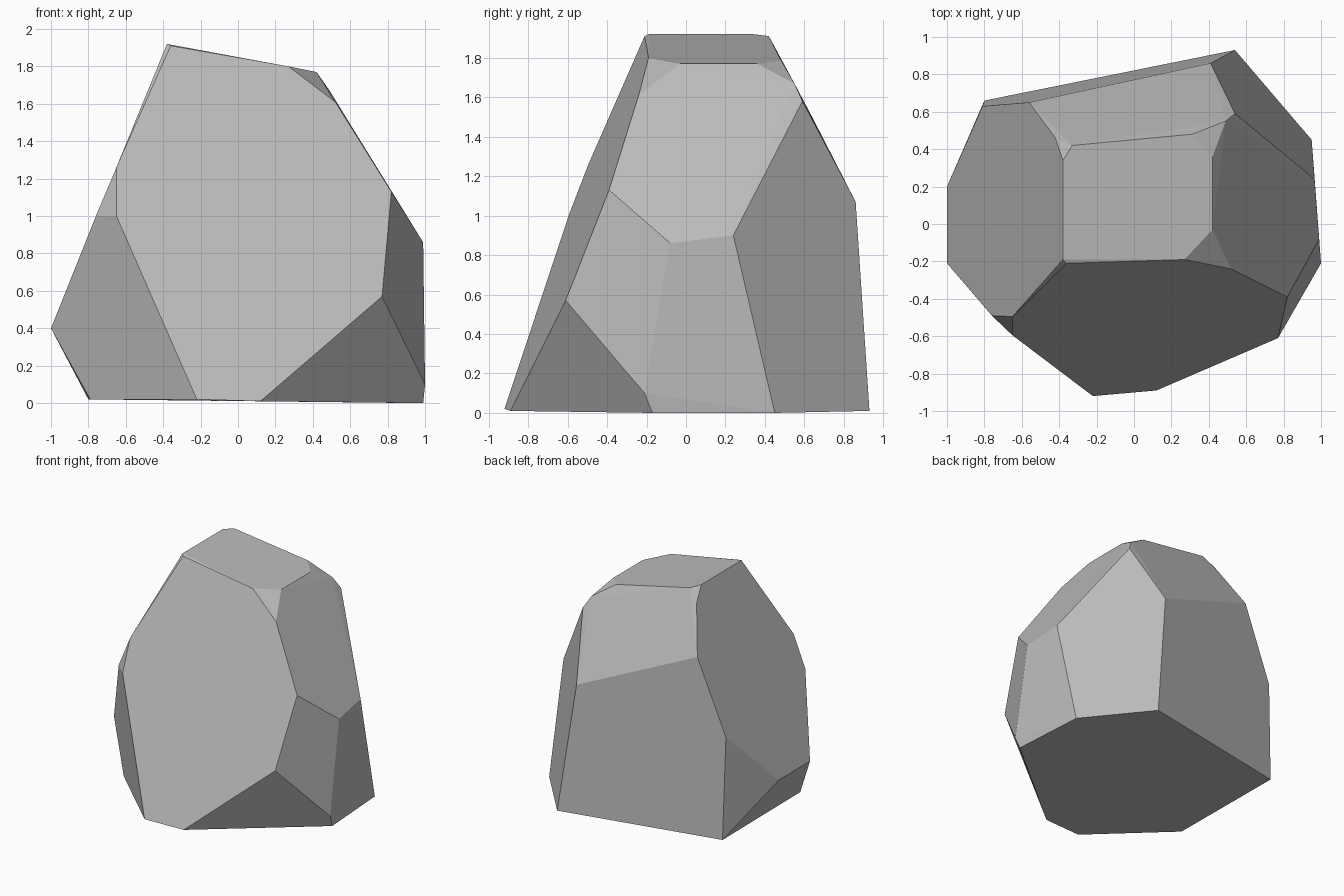
import bpy
import bmesh
import math

default_cube = bpy.data.objects.get("Cube")
if default_cube:
    bpy.data.objects.remove(default_cube, do_unlink=True)


def make_material(name, colour):
    material = bpy.data.materials.new(name)
    material.use_nodes = True
    material.diffuse_color = colour
    shader = next(n for n in material.node_tree.nodes if n.type == "BSDF_PRINCIPLED")
    shader.inputs["Base Color"].default_value = colour
    shader.inputs["Roughness"].default_value = 0.9
    return material


def build_boulder(name, corner_rings, material):
    """Wrap a tight faceted skin around rings of corners and merge flat areas."""
    bm = bmesh.new()
    for ring in corner_rings:
        for corner in ring:
            bm.verts.new(corner)
    hull = bmesh.ops.convex_hull(bm, input=bm.verts[:])
    spare = {v for v in hull["geom_interior"] + hull["geom_unused"]
             if isinstance(v, bmesh.types.BMVert)}
    bmesh.ops.delete(bm, geom=list(spare), context="VERTS")
    bmesh.ops.dissolve_limit(bm, angle_limit=math.radians(3),
                             verts=bm.verts[:], edges=bm.edges[:])
    bmesh.ops.recalc_face_normals(bm, faces=bm.faces[:])
    mesh = bpy.data.meshes.new(name)
    bm.to_mesh(mesh)
    bm.free()
    mesh.materials.append(material)
    boulder = bpy.data.objects.new(name, mesh)
    bpy.context.collection.objects.link(boulder)
    return boulder


# Sloping top facet
crown = [
    (-0.38, -0.19, 1.92), (-0.36, -0.21, 1.91), (0.27, -0.19, 1.80),
    (0.42, -0.03, 1.77), (0.42, 0.36, 1.77), (0.31, 0.48, 1.79),
    (-0.33, 0.42, 1.91), (-0.38, 0.34, 1.92),
]

# Chipped corners below the top
shoulder = [
    (0.52, -0.24, 1.61), (0.54, 0.59, 1.58), (0.49, 0.55, 1.67),
    (-0.42, 0.46, 1.82), (-0.56, 0.65, 1.48), (-0.65, -0.495, 1.26),
]

# Widest part of the sides
waist = [
    (0.82, -0.39, 1.13), (0.99, -0.08, 0.86), (0.965, 0.24, 0.90),
    (0.41, 0.86, 1.07), (-0.81, 0.63, 0.87), (-0.76, -0.49, 1.0),
    (-0.65, -0.595, 1.0), (0.77, -0.61, 0.57),
    (-1, -0.21, 0.4), (-1, 0.2, 0.4), (1, -0.21, 0.1),
]

# Nearly flat underside
base = [
    (0.12, -0.89, 0.01), (-0.22, -0.92, 0.02), (-0.79, -0.38, 0.02),
    (-0.8, 0.66, 0.02), (0.54, 0.93, 0.01), (0.95, 0.45, 0), (0.99, -0.17, 0),
]

stone_grey = make_material("stone grey", (0.5, 0.5, 0.5, 1))
build_boulder("boulder", (crown, shoulder, waist, base), stone_grey)
